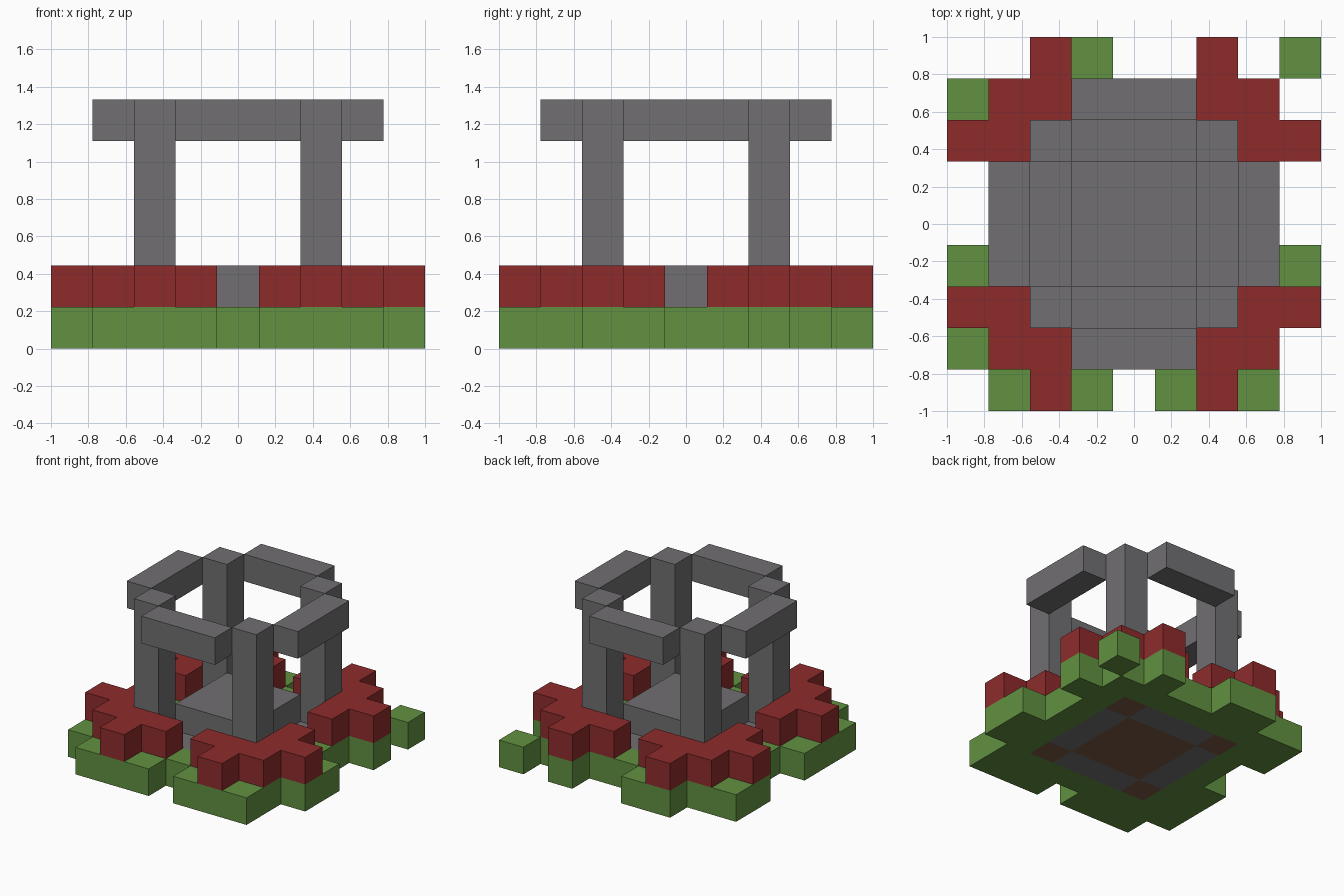
import bpy
import bmesh

U = 2 / 9  # edge of one block

if "Cube" in bpy.data.objects:
    bpy.data.objects.remove(bpy.data.objects["Cube"])


def make_material(name, rgb):
    linear = [((c / 255 + 0.055) / 1.055) ** 2.4 for c in rgb] + [1.0]
    mat = bpy.data.materials.new(name)
    mat.use_nodes = True
    mat.diffuse_color = linear
    mat.node_tree.nodes["Principled BSDF"].inputs["Base Color"].default_value = linear
    return mat


grass = make_material("grass green", (98, 145, 65))
petal = make_material("flower red", (142, 43, 43))
stone = make_material("stone grey", (113, 111, 114))
soil = make_material("soil brown", (122, 88, 66))


def rect(x0, x1, y0, y1):
    """All cells in an inclusive block range."""
    return {(i, j) for i in range(x0, x1 + 1) for j in range(y0, y1 + 1)}


def slab(name, cells, bottom, top, mat):
    """Extrude a plan of square cells between two block levels."""
    bm = bmesh.new()
    for i, j in sorted(cells):
        corners = [(-1, -1), (1, -1), (1, 1), (-1, 1)]
        bm.faces.new([bm.verts.new(((i + a / 2) * U, (j + b / 2) * U, bottom * U))
                      for a, b in corners])
    bmesh.ops.remove_doubles(bm, verts=bm.verts, dist=U / 100)
    plan = bm.faces[:]
    new = bmesh.ops.extrude_face_region(bm, geom=plan, use_keep_orig=True)["geom"]
    raised = [g for g in new if isinstance(g, bmesh.types.BMVert)]
    bmesh.ops.translate(bm, verts=raised, vec=(0, 0, (top - bottom) * U))
    bmesh.ops.recalc_face_normals(bm, faces=bm.faces)
    mesh = bpy.data.meshes.new(name)
    bm.to_mesh(mesh)
    bm.free()
    mesh.materials.append(mat)
    obj = bpy.data.objects.new(name, mesh)
    bpy.context.collection.objects.link(obj)
    return obj


SIDES = {"left": (1, 0), "right": (-1, 0), "back": (0, 1), "front": (0, -1)}
CORNERS = {"front_left": (1, -1), "front_right": (-1, -1),
           "back_left": (1, 1), "back_right": (-1, 1)}


def strip(dx, dy, distance):
    """Three cells across one side at a distance from the centre."""
    return {(dx * distance + dy * k, dy * distance + dx * k) for k in (-1, 0, 1)}


# Ragged lawn around the stone and soil floor
lawn = rect(-3, 3, -3, 3) - rect(-2, 2, -2, 2)
lawn |= rect(-3, -1, -4, -4) | rect(1, 3, -4, -4)     # front edge
lawn |= rect(-2, -1, 4, 4) | {(2, 4)}                 # back edge
lawn |= rect(-4, -4, -3, -1) | rect(-4, -4, 2, 3)     # right edge
lawn |= rect(4, 4, -2, -1) | {(4, 2)}                 # left edge
slab("lawn", lawn, 0, 1, grass)
slab("loose_grass_block", {(4, 4)}, 0, 1, grass)

# Central platform on soil
slab("soil_core", rect(-1, 1, -1, 1), 0, 1, soil)
slab("platform", rect(-1, 1, -1, 1), 1, 2, stone)

# Paving and overhead beam on each side
for side, (dx, dy) in SIDES.items():
    slab(side + "_paving", strip(dx, dy, 2), 0, 1, stone)
    slab(side + "_beam", strip(dx, dy, 3), 5, 6, stone)

# Pillar, its soil footing and a flower bed at each corner
bed = [(1, 3), (2, 3), (3, 3), (3, 2), (3, 1), (2, 4), (4, 2)]
for corner, (sx, sy) in CORNERS.items():
    slab(corner + "_footing", {(2 * sx, 2 * sy)}, 0, 1, soil)
    slab(corner + "_pillar", {(2 * sx, 2 * sy)}, 1, 6, stone)
    slab(corner + "_flower_bed", {(i * sx, j * sy) for i, j in bed}, 1, 2, petal)
